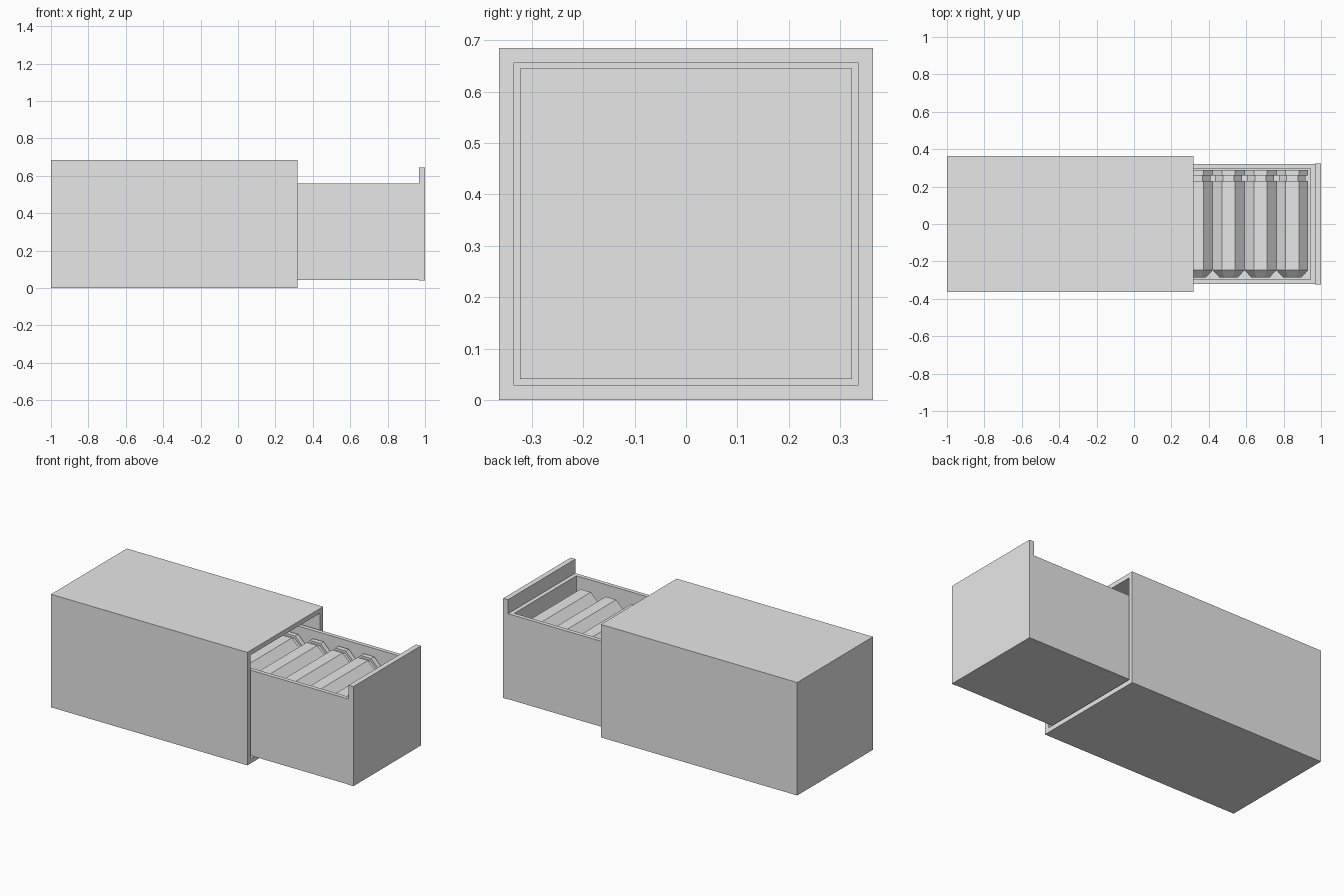
import bpy, bmesh
from math import pi, cos, sin

old = bpy.data.objects.get("Cube")
if old:
    bpy.data.objects.remove(old, do_unlink=True)

grey = bpy.data.materials.new("plain grey")
grey.use_nodes = True
grey.diffuse_color = (0.8, 0.8, 0.8, 1)
grey.node_tree.nodes["Principled BSDF"].inputs["Base Color"].default_value = (0.8, 0.8, 0.8, 1)


def make_object(name, bm):
    bmesh.ops.recalc_face_normals(bm, faces=bm.faces)
    mesh = bpy.data.meshes.new(name)
    bm.to_mesh(mesh)
    bm.free()
    mesh.materials.append(grey)
    obj = bpy.data.objects.new(name, mesh)
    bpy.context.collection.objects.link(obj)
    return obj


def box_bmesh(x, y, z):
    """Box spanning three (low, high) ranges."""
    bm = bmesh.new()
    bmesh.ops.create_cube(bm, size=1)
    for v in bm.verts:
        v.co = [(lo + hi) / 2 + c * (hi - lo) for c, (lo, hi) in zip(v.co, (x, y, z))]
    return bm


def hollow_box(name, x, y, z, open_axis, rim, depth):
    """Box opened on its positive open_axis side: inset that face, then sink it."""
    bm = box_bmesh(x, y, z)
    bm.normal_update()
    mouth = max(bm.faces, key=lambda f: f.normal[open_axis])
    bmesh.ops.inset_individual(bm, faces=[mouth], thickness=rim)
    # extrude the inset face inwards to form the cavity
    result = bmesh.ops.extrude_discrete_faces(bm, faces=[mouth])
    for v in result["faces"][0].verts:
        v.co[open_axis] -= depth
    return make_object(name, bm)


# outer sleeve, open on +x, closed at the far end
hollow_box("outer_case", (-1, 0.317), (-0.363, 0.363), (0, 0.685), 0, 0.04, 1.277)

# sliding tray, open on top, with a taller end panel
hollow_box("drawer_tray", (-0.295, 0.968), (-0.322, 0.322), (0.042, 0.56), 2, 0.035, 0.385)
make_object("drawer_front", box_bmesh((0.968, 1), (-0.323, 0.323), (0.041, 0.645)))

# octagonal cartridge mesh: (y, flat radius) stations from tip to rim
PROFILE = [(-0.285, 0.05), (-0.247, 0.085), (0.23, 0.085), (0.23, 0.072),
           (0.26, 0.072), (0.26, 0.085), (0.289, 0.085)]
SIDES = 8
bm = bmesh.new()
rings = []
for y, flat in PROFILE:
    r = flat / cos(pi / SIDES)
    angles = [(i + 0.5) * 2 * pi / SIDES for i in range(SIDES)]
    rings.append([bm.verts.new((r * cos(a), y, r * sin(a))) for a in angles])
for a, b in zip(rings, rings[1:]):
    for i in range(SIDES):
        j = (i + 1) % SIDES
        bm.faces.new((a[i], a[j], b[j], b[i]))
bm.faces.new(rings[0])
bm.faces.new(rings[-1])
first = make_object("cartridge", bm)

# two layers of seven cartridges share that mesh
for layer in range(2):
    for n in range(7):
        if layer == 0 and n == 0:
            obj = first
        else:
            obj = bpy.data.objects.new("cartridge", first.data)
            bpy.context.collection.objects.link(obj)
        obj.location = (0.846 - 0.17 * n, 0, 0.43 - 0.17 * layer)
